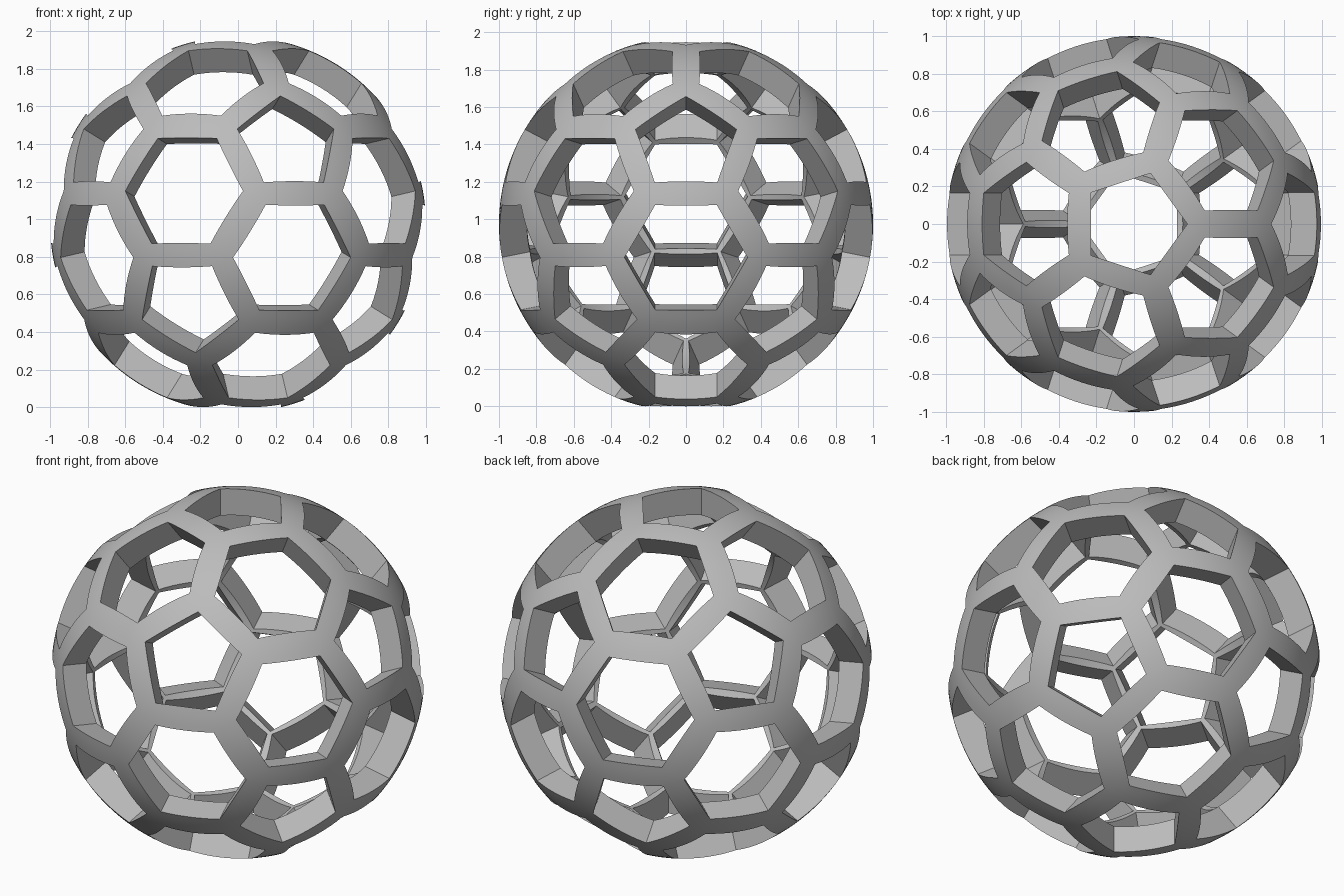
import bpy, bmesh, math
from mathutils import Vector

cube = bpy.data.objects.get("Cube")
if cube:
    bpy.data.objects.remove(cube, do_unlink=True)

OUTER, INNER = 1.0, 0.85
PENT_APOTHEM, HEX_APOTHEM = 0.23, 0.285
LONG, WIDE = 8, 4        # divisions along and across a strut

# Axes of the five-sided openings: the corners of an icosahedron, one at the top
poles = [Vector((0, 0, 1)), Vector((0, 0, -1))]
for k in range(5):
    a = math.radians(72 * k)
    p = Vector((2 * math.cos(a), 2 * math.sin(a), 1)) / math.sqrt(5)
    poles += [p, -p]


def near(p, q):
    return 0.3 < p.dot(q) < 0.6


# Axes of the six-sided openings: the icosahedron's face centres
n = len(poles)
centres = [(poles[a] + poles[b] + poles[c]).normalized()
           for a in range(n) for b in range(a) for c in range(b)
           if near(poles[a], poles[b]) and near(poles[b], poles[c]) and near(poles[a], poles[c])]
# Joints of the lattice, a third of the way along each icosahedron edge
joints = [(2 * p + q).normalized() for p in poles for q in poles if near(p, q)]


class Opening:
    """A straight prismatic hole through the shell."""

    def __init__(self, axis, sides, apothem):
        self.axis = axis
        side = axis.orthogonal().normalized()
        other = axis.cross(side)
        ids = sorted(range(len(joints)), key=lambda i: -axis.dot(joints[i]))[:sides]
        self.ring = sorted(ids, key=lambda i: math.atan2(joints[i].dot(other), joints[i].dot(side)))
        radius = apothem / math.cos(math.pi / sides)
        self.flat = {i: (joints[i] - axis * axis.dot(joints[i])).normalized() * radius for i in ids}

    def point(self, i, j, t, r):
        f = self.flat[i].lerp(self.flat[j], t)
        return f + self.axis * math.sqrt(r * r - f.length_squared)


openings = [Opening(p, 5, PENT_APOTHEM) for p in poles]
openings += [Opening(c, 6, HEX_APOTHEM) for c in centres]

bm = bmesh.new()


def patch(fn, nu, nv):
    """Add a grid of faces from fn(u, v)."""
    g = [[bm.verts.new(fn(u / nu, v / nv)) for v in range(nv + 1)] for u in range(nu + 1)]
    for u in range(nu):
        for v in range(nv):
            bm.faces.new((g[u][v], g[u + 1][v], g[u + 1][v + 1], g[u][v + 1]))


def triangle(a, b, c, r):
    """Add a curved triangle on the sphere of radius r."""
    m = WIDE
    g = {(u, v): bm.verts.new((a * (m - u - v) + b * u + c * v).normalized() * r)
         for u in range(m + 1) for v in range(m + 1 - u)}
    for u in range(m):
        for v in range(m - u):
            bm.faces.new((g[u, v], g[u + 1, v], g[u, v + 1]))
            if u + v < m - 1:
                bm.faces.new((g[u + 1, v], g[u + 1, v + 1], g[u, v + 1]))


# Opening walls
edges = {}
for o in openings:
    for i, j in zip(o.ring, o.ring[1:] + o.ring[:1]):
        i, j = min(i, j), max(i, j)
        edges.setdefault((i, j), []).append(o)
        patch(lambda u, v: o.point(i, j, u, INNER + (OUTER - INNER) * v), LONG, 1)

# Strut faces and three-way joint faces, outside and inside
for r in (OUTER, INNER):
    for (i, j), (a, b) in edges.items():
        patch(lambda u, v: a.point(i, j, u, r).lerp(b.point(i, j, u, r), v).normalized() * r, LONG, WIDE)
    for i in range(len(joints)):
        corners = [o.point(i, i, 0, r) for o in openings if i in o.flat]
        triangle(*corners, r)

bmesh.ops.remove_doubles(bm, verts=bm.verts, dist=0.0005)
bmesh.ops.recalc_face_normals(bm, faces=bm.faces)
lift = -min(v.co.z for v in bm.verts)
bmesh.ops.translate(bm, verts=bm.verts, vec=(0, 0, lift))

mesh = bpy.data.meshes.new("lattice_shell")
bm.to_mesh(mesh)
bm.free()
shell = bpy.data.objects.new("lattice_shell", mesh)
bpy.context.collection.objects.link(shell)

# Plain grey material
GREY = (0.5, 0.5, 0.5, 1)
mat = bpy.data.materials.new("plain_grey")
mat.use_nodes = True
mat.diffuse_color = GREY
mat.node_tree.nodes["Principled BSDF"].inputs["Base Color"].default_value = GREY
mesh.materials.append(mat)

bpy.context.view_layer.objects.active = shell
shell.select_set(True)
bpy.ops.object.shade_smooth_by_angle(angle=math.radians(30))
